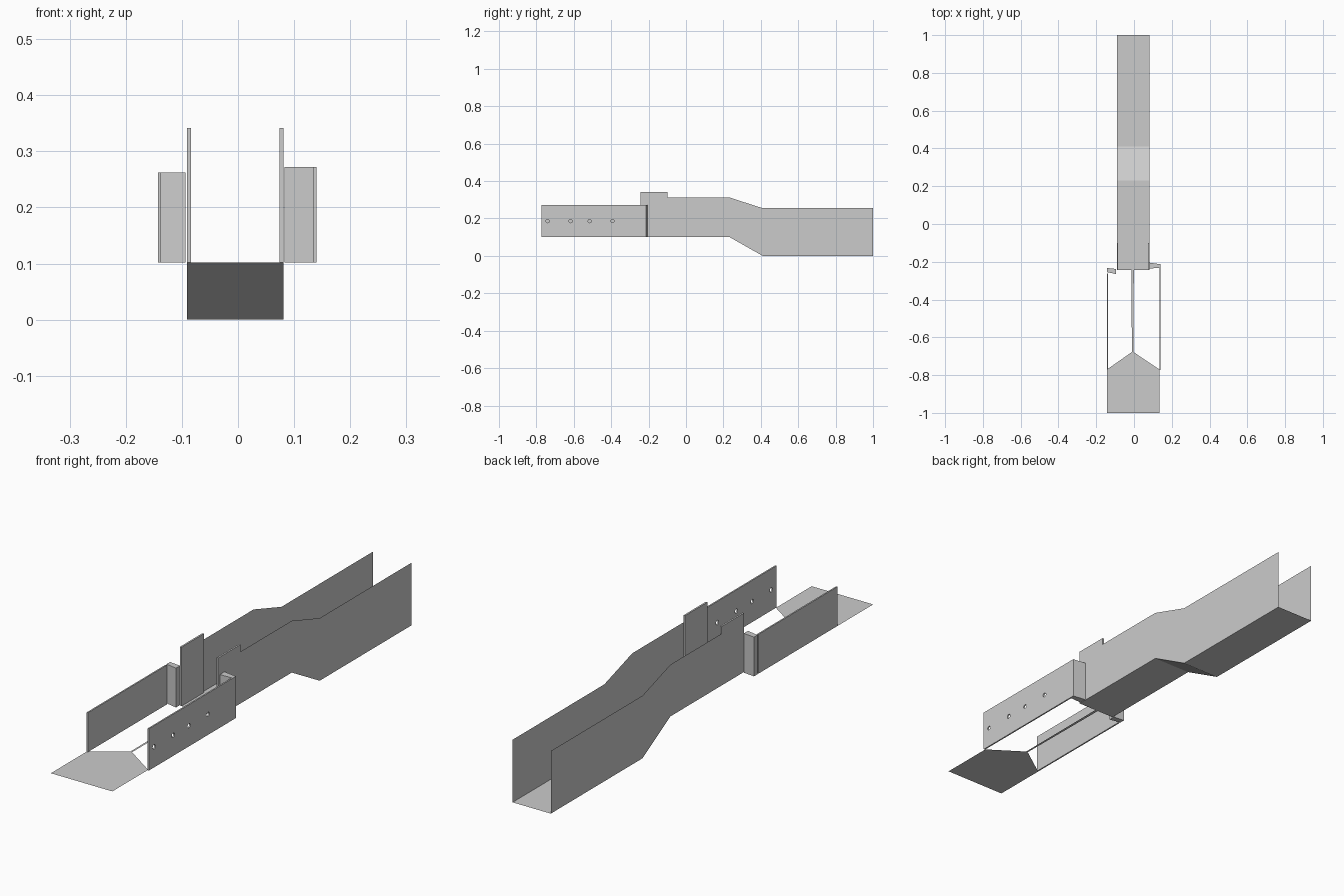
import bpy, bmesh, math
from mathutils import Matrix

if "Cube" in bpy.data.objects:
    bpy.data.objects.remove(bpy.data.objects["Cube"])

Z0 = 0.102          # raised deck height
XL, XR = -0.091, 0.081


def mesh_object(name, verts, faces):
    me = bpy.data.meshes.new(name)
    me.from_pydata(verts, [], faces)
    bm = bmesh.new()
    bm.from_mesh(me)
    bmesh.ops.recalc_face_normals(bm, faces=bm.faces)
    bm.to_mesh(me)
    bm.free()
    ob = bpy.data.objects.new(name, me)
    bpy.context.collection.objects.link(ob)
    return ob


def prism(name, outline, z0, z1):
    """Extrude an (x, y) outline upwards."""
    n = len(outline)
    verts = [(x, y, z) for z in (z0, z1) for x, y in outline]
    faces = [tuple(range(n)), tuple(range(n, 2 * n))]
    faces += [(i, (i + 1) % n, n + (i + 1) % n, n + i) for i in range(n)]
    return mesh_object(name, verts, faces)


def box_outline(x0, x1, y0, y1):
    return [(x0, y0), (x1, y0), (x1, y1), (x0, y1)]


# Sheet channel: floor and two walls swept along y; stations are (y, floor, top)
stations = [(1.0, 0, 0.255), (0.41, 0, 0.255), (0.23, Z0, 0.313),
            (-0.10, Z0, 0.313)]
verts, faces = [], []
for y, zf, zt in stations:
    verts += [(XL, y, zt), (XL, y, zf), (XR, y, zf), (XR, y, zt)]
for s in range(len(stations) - 1):
    for k in range(3):
        a = 4 * s + k
        faces.append((a, a + 1, a + 5, a + 4))
mesh_object("channel", verts, faces)

# Front end of the channel floor
mesh_object("channel_floor_front",
            [(x, y, Z0) for x, y in box_outline(XL, XR, -0.243, -0.10)],
            [(0, 1, 2, 3)])

# Thick upright tabs at the channel mouth
for side, x0, x1 in (("left", XL, XL + 0.007), ("right", XR - 0.007, XR)):
    prism(side + "_tab", box_outline(x0, x1, -0.243, -0.10), Z0, 0.342)

# Flat spine joining the channel to the front plate
mesh_object("spine", [(-0.014, -0.243, Z0), (-0.001, -0.243, Z0),
                      (-0.003, -0.68, Z0), (-0.011, -0.68, Z0)],
            [(0, 1, 2, 3)])

# Front plate with pointed rear edge
mesh_object("front_plate", [(-0.143, -1, Z0), (0.134, -1, Z0),
                            (0.134, -0.77, Z0), (-0.007, -0.675, Z0),
                            (-0.143, -0.77, Z0)], [(0, 1, 2, 3, 4)])

# Side rails
prism("left_rail", box_outline(-0.143, -0.137, -0.77, -0.262), Z0, 0.262)
right_rail = prism("right_rail", box_outline(0.134, 0.140, -0.773, -0.233),
                   Z0, 0.272)

# Offset brackets between rails and channel
prism("left_bracket", [(-0.143, -0.255), (-0.094, -0.265),
                       (-0.094, -0.238), (-0.143, -0.233)], Z0, 0.262)
prism("right_bracket", [(0.083, -0.235), (0.140, -0.233),
                        (0.140, -0.213), (0.083, -0.205)], Z0, 0.272)

# Bolt holes through the right rail
bm = bmesh.new()
for y in (-0.74, -0.617, -0.515, -0.393):
    m = (Matrix.Translation((0.137, y, 0.186))
         @ Matrix.Rotation(math.pi / 2, 4, 'Y'))
    bmesh.ops.create_cone(bm, cap_ends=True, segments=16, radius1=0.009,
                          radius2=0.009, depth=0.04, matrix=m)
cut_mesh = bpy.data.meshes.new("hole_cutter")
bm.to_mesh(cut_mesh)
bm.free()
cutter = bpy.data.objects.new("hole_cutter", cut_mesh)
bpy.context.collection.objects.link(cutter)
cutter.hide_render = True
cutter.display_type = 'WIRE'
mod = right_rail.modifiers.new("bolt_holes", 'BOOLEAN')
mod.operation = 'DIFFERENCE'
mod.solver = 'EXACT'
mod.object = cutter
